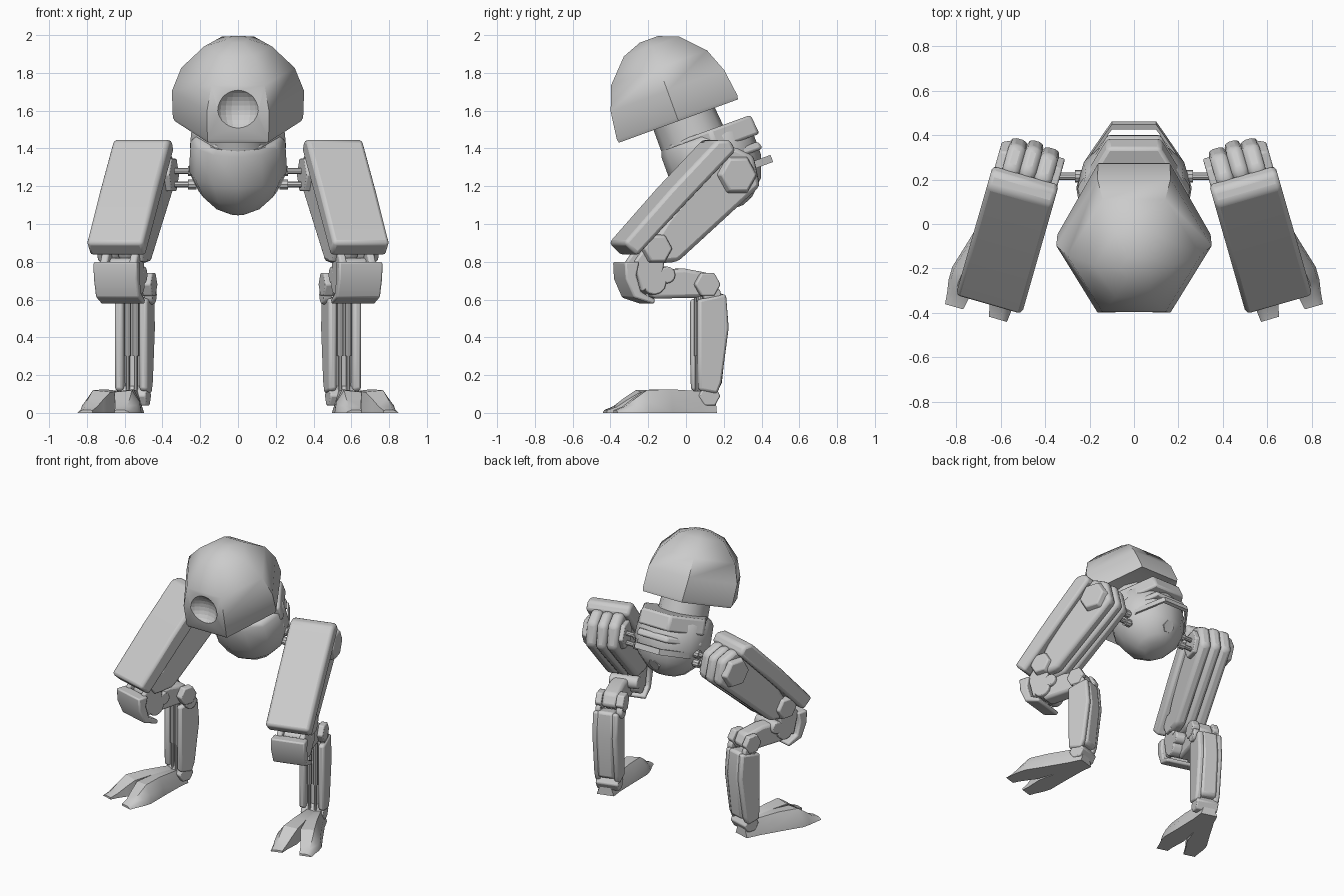
import bpy, bmesh, math
from mathutils import Matrix, Vector

if "Cube" in bpy.data.objects:
    bpy.data.objects.remove(bpy.data.objects["Cube"])

# Body frame leans forward 20 degrees; leg frame is toed out 16 degrees
BODY = Matrix.Translation((0, -.04, 1.545)) @ Matrix.Rotation(math.radians(20), 4, 'X')
LEG = Matrix.Translation((.55, 0, 0)) @ Matrix.Rotation(math.radians(16), 4, 'Z')
WORLD = Matrix.Identity(4)


def loft(name, rings, frame=WORLD, mirror=False, bevel=0, angle=35):
    """Skin a list of equal-length point rings and cap both ends."""
    bm = bmesh.new()
    vs = [[bm.verts.new(frame @ Vector(p)) for p in r] for r in rings]
    n = len(vs[0])
    for a, b in zip(vs, vs[1:]):
        for i in range(n):
            bm.faces.new((a[i], a[(i + 1) % n], b[(i + 1) % n], b[i]))
    bm.faces.new(vs[0])
    bm.faces.new(vs[-1])
    bmesh.ops.recalc_face_normals(bm, faces=bm.faces)
    me = bpy.data.meshes.new(name)
    bm.to_mesh(me)
    bm.free()
    ob = bpy.data.objects.new(name, me)
    bpy.context.collection.objects.link(ob)
    bpy.ops.object.select_all(action='DESELECT')
    ob.select_set(True)
    bpy.context.view_layer.objects.active = ob
    bpy.ops.object.shade_smooth_by_angle(angle=math.radians(angle))
    if bevel:
        m = ob.modifiers.new("bevel", 'BEVEL')
        m.width, m.segments, m.limit_method = bevel, 2, 'ANGLE'
    if mirror:
        ob.modifiers.new("mirror", 'MIRROR')
    return ob


def prism(name, profile, x0, x1, bevel=.015):
    """Leg part: a side profile (y, z) extruded across the leg."""
    return loft(name, [[(x, y, z) for y, z in profile] for x in (x0, x1)], LEG, True, bevel)


def disc(name, x0, x1, y, z, r, n=6, frame=LEG, bevel=.008, r2=None):
    """Mirrored cylinder lying along x."""
    ring = lambda x, q: [(x, y + q * math.cos(math.tau * i / n), z + q * math.sin(math.tau * i / n))
                         for i in range(n)]
    return loft(name, [ring(x0, r), ring(x1, r2 or r)], frame, True, bevel)


def oval(t, rx, ry, cy, n, turn=0):
    return [(rx * math.cos(math.tau * (i + turn) / n), cy + ry * math.sin(math.tau * (i + turn) / n), t)
            for i in range(n)]


def hexa(t, rx, ry, cy=0, k=.47):
    return [(rx, cy, t), (rx * k, cy + ry, t), (-rx * k, cy + ry, t),
            (-rx, cy, t), (-rx * k, cy - ry, t), (rx * k, cy - ry, t)]


# Head dome with a round eye dent
head = loft("head_dome", [hexa(.03, .26, .26), hexa(0, .335, .335), hexa(.02, .345, .34), hexa(.17, .35, .32),
                          hexa(.3, .30, .27), hexa(.42, .18, .155), hexa(.46, .06, .05)], BODY, angle=50)
bpy.ops.mesh.primitive_uv_sphere_add(segments=24, ring_count=16, radius=.13,
                                     location=BODY @ Vector((0, -.385, .2)))
cutter = bpy.context.object
cutter.hide_render = True
cut = head.modifiers.new("eye", 'BOOLEAN')
cut.operation, cut.object = 'DIFFERENCE', cutter
bpy.context.view_layer.objects.active = head
bpy.ops.object.modifier_apply(modifier="eye")
bpy.data.objects.remove(cutter)

# Neck and torso
loft("neck", [oval(.06, .16, .17, .03, 12), oval(-.16, .17, .18, .04, 12)], BODY)
loft("torso", [oval(-.12, .22, .23, .09, 12), oval(-.15, .25, .25, .1, 12), oval(-.32, .26, .25, .1, 12),
               oval(-.43, .21, .21, .1, 12), oval(-.51, .13, .13, .1, 12), oval(-.535, .07, .08, .09, 12)],
     BODY, angle=50)

# Layered back plates
for name, top, bottom, r, c in (("upper_plate", -.1, -.21, .25, .14), ("lower_plate", -.245, -.29, .25, .13)):
    loft(name, [hexa(top, r, r - .02, c), hexa(bottom, r + .01, r - .01, c)], BODY, bevel=.015)

# Rear handle rail, swept as a square bar
path = [(-.22, .2), (-.13, .34), (-.1, .385), (.1, .385), (.13, .34), (.22, .2)]
loft("rear_rail", [[(x, y - .012, -.375), (x, y + .012, -.375), (x, y + .012, -.335), (x, y - .012, -.335)]
                   for x, y in path], BODY)

# Hex bolt under the tail
loft("tail_bolt", [[(x * .055, .27 + y * .05, -.37 + y * .04), ] [0] for x, y in
                   [(math.cos(a * math.pi / 3), math.sin(a * math.pi / 3)) for a in range(6)]] and
     [[(.055 * s * math.cos(a * math.pi / 3), .24 + d + .04 * s * math.sin(a * math.pi / 3),
        -.44 - d + .04 * s * math.sin(a * math.pi / 3)) for a in range(6)] for s, d in ((1, 0), (.8, .03))], BODY)

# Hip rods
for z in (1.28, 1.21):
    disc("hip_rod", .18, .46, .215, z, .017, 10, WORLD, 0)
    disc("hip_rod_collar", .22, .265, .215, z, .028, 10, WORLD, 0)

# Thigh: three slabs side by side
thigh = [(.14, 1.36), (.25, 1.41), (.36, 1.36), (.395, 1.2), (.27, 1.09), (-.07, .8),
         (-.19, .79), (-.24, .86), (-.14, 1.02)]
for x0, x1, d in ((-.12, -.04, .012), (-.042, .032, 0), (.03, .11, .012)):
    prism("thigh_slab", [(y - d if y > .2 else y, z) for y, z in thigh], x0, x1, .025)
prism("thigh_armour", [(-.385, .9), (-.12, 1.19), (.13, 1.445), (.2, 1.445), (.235, 1.39), (-.04, 1.11),
                       (-.31, .83)], -.155, .155, .02)
disc("hip_bolt", .1, .145, .25, 1.26, .115, r2=.095)
disc("hip_bolt_inner", -.15, -.1, .25, 1.26, .1)
disc("knee_bolt", .09, .135, -.19, .87, .09, r2=.075)
disc("knee_bolt_inner", -.12, -.08, -.19, .87, .08)

# Knee guard and pivots
prism("knee_guard", [(-.37, .8), (-.365, .71), (-.32, .61), (-.21, .575), (-.2, .6), (-.28, .64),
                     (-.305, .73), (-.29, .8)], -.12, .12, .01)
for y, z, r, w in ((-.22, .77, .05, .09), (-.2, .69, .065, .1), (-.13, .73, .045, .1)):
    disc("knee_pivot", -w, w, y, z, r, 12)
for x in (-.1, .06):
    prism("knee_bracket", [(-.31, .8), (-.25, .88), (-.14, .84), (-.16, .7), (-.27, .64)], x, x + .04, .01)

# Horizontal link from knee to shin
prism("lower_link", [(-.24, .75), (-.03, .765), (.11, .74), (.15, .66), (.08, .61), (-.2, .605)], -.035, .075, .02)
for x0, x1 in ((-.085, -.03), (.07, .115)):
    disc("shin_bolt", x0, x1, .09, .68, .07)
    disc("shin_pin", x0 + .005, x1 - .005, .115, .625, .05, 12)

# Shin: rear shell, side cheeks and front pistons
prism("shin_shell", [(.08, .62), (.19, .635), (.21, .45), (.175, .14), (.09, .12)], -.03, .09, .02)
for x0, x1 in ((-.06, -.015), (.075, .12)):
    ends = [[(x, y, z) for y, z in ((.035, .6), (.19, .63), (.205, .45), (.165, .16), (.14, .1), (.04, .12),
                                    (.035, .3))] for x in (x0, x1)]
    loft("shin_cheek", ends, LEG, True, .015)
for x in (.008, .052):
    for r, z0, z1 in ((.018, .3, .62), (.011, .1, .35)):
        loft("shin_piston", [[(x + px, .06 + py, z) for px, py, _ in oval(0, r, r, 0, 10)] for z in (z0, z1)],
             LEG, True)
disc("ankle_bolt", -.05, .11, .1, .09, .06)

# Two-toed foot: (y, inner x, outer x, height) measured from the foot centre line
half = [(.14, 0, .06, .06), (.05, 0, .075, .115), (-.12, 0, .12, .125), (-.26, .01, .16, .12),
        (-.32, .03, .16, .08), (-.38, .05, .15, .035), (-.43, .06, .145, .015)]
for side, name in ((1, "outer_toe"), (-1, "inner_toe")):
    loft(name, [[(.045 + side * a, y, 0), (.045 + side * b, y, 0), (.045 + side * (b - .01), y, h * .5),
                 (.045 + side * (b * .65 + a * .35), y, h), (.045 + side * a, y, h * .92)]
                for y, a, b, h in half], LEG, True, 0, 30)
